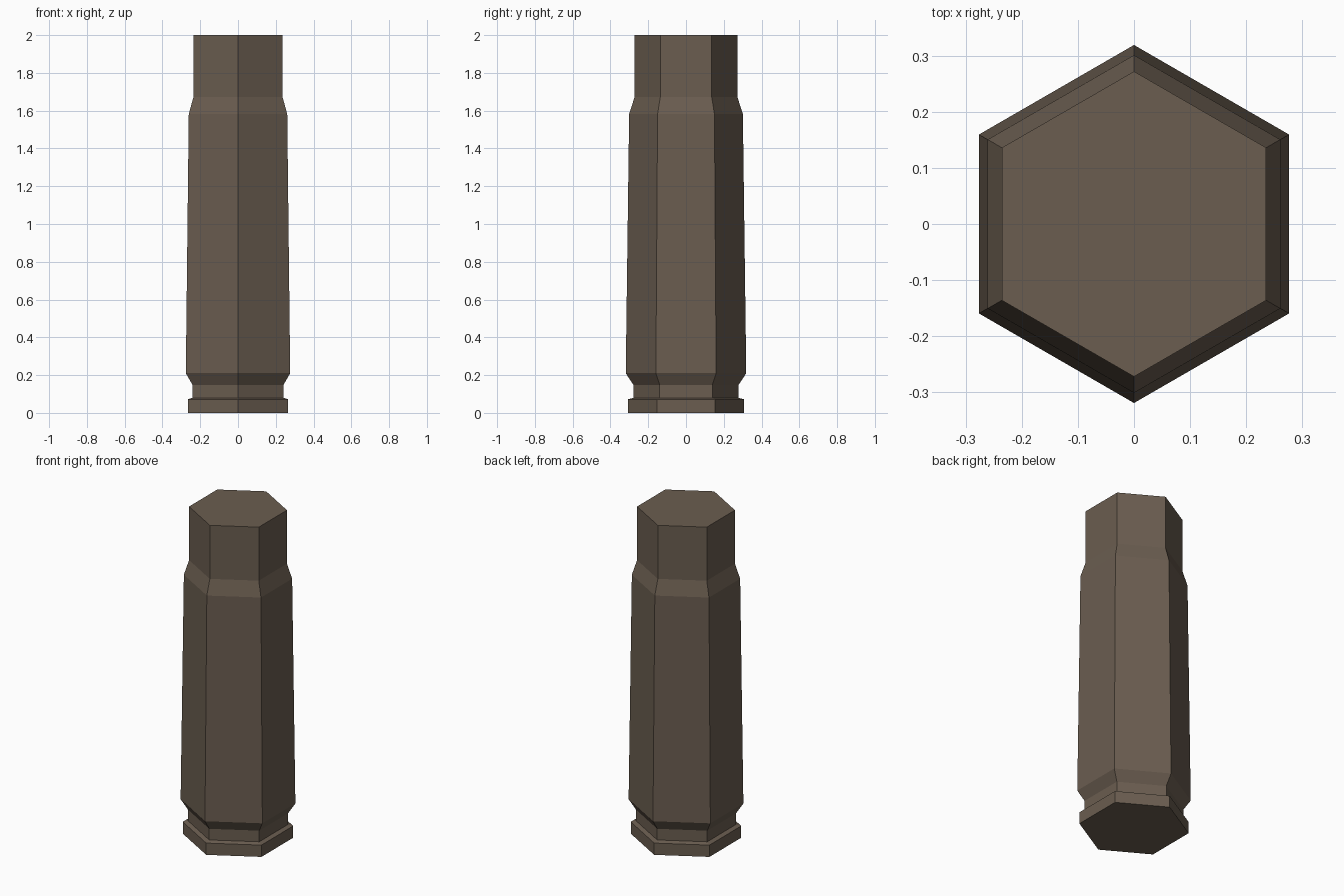
import bpy, bmesh
from math import sin, cos, pi

if "Cube" in bpy.data.objects:
    bpy.data.objects.remove(bpy.data.objects["Cube"])

SIDES = 6
# (corner radius, height) from base to mouth
PROFILE = [
    (0.307, 0.0), (0.307, 0.072),    # rim
    (0.278, 0.08), (0.278, 0.148),   # extractor groove
    (0.319, 0.21), (0.301, 1.582),   # tapered body
    (0.272, 1.673), (0.272, 2.0),    # shoulder and neck
]

bm = bmesh.new()

# Hexagonal rings with corners pointing along +y and -y
rings = [[bm.verts.new((r * sin(2 * pi * i / SIDES), r * cos(2 * pi * i / SIDES), z))
          for i in range(SIDES)] for r, z in PROFILE]

# Side walls
for low, high in zip(rings, rings[1:]):
    for i in range(SIDES):
        j = (i + 1) % SIDES
        bm.faces.new((low[i], low[j], high[j], high[i]))

# Flat end caps
bm.faces.new(rings[0])
bm.faces.new(rings[-1])
bmesh.ops.recalc_face_normals(bm, faces=bm.faces)

mesh = bpy.data.meshes.new("cartridge_case")
bm.to_mesh(mesh)
bm.free()

# Dull brown metal
brown = bpy.data.materials.new("dull_brown")
brown.diffuse_color = (0.145, 0.11, 0.08, 1)
brown.use_nodes = True
brown.node_tree.nodes["Principled BSDF"].inputs["Base Color"].default_value = brown.diffuse_color
mesh.materials.append(brown)

case = bpy.data.objects.new("cartridge_case", mesh)
bpy.context.collection.objects.link(case)
